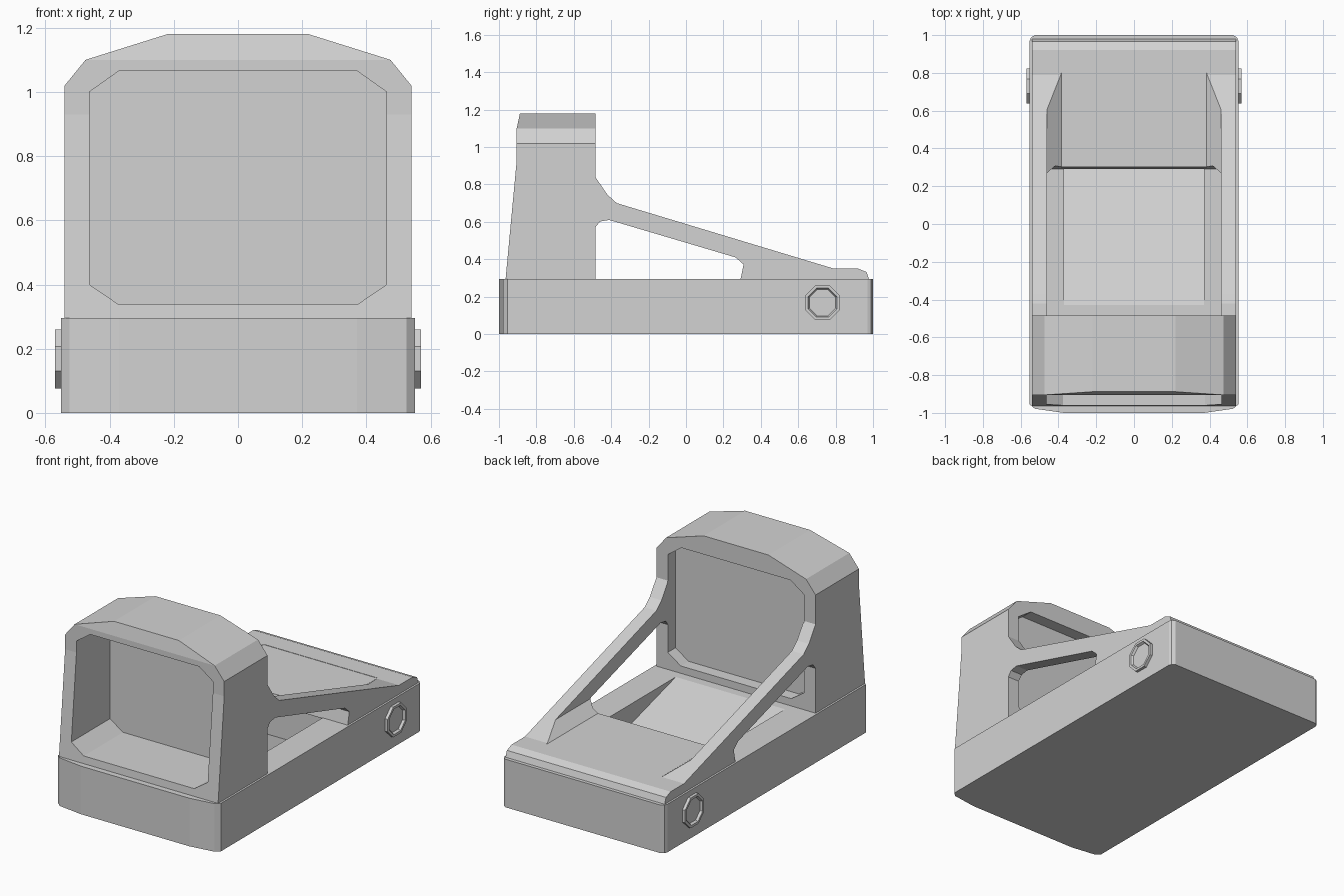
import bpy, bmesh, math

cube = bpy.data.objects.get("Cube")
if cube:
    bpy.data.objects.remove(cube, do_unlink=True)

grey = bpy.data.materials.new("plain grey")
grey.use_nodes = True
grey.diffuse_color = (0.65, 0.65, 0.65, 1)
grey.node_tree.nodes["Principled BSDF"].inputs["Base Color"].default_value = grey.diffuse_color


def place(axis, u, v, w):
    """Map a profile point (u, v) at depth w along the given axis."""
    return {"x": (w, u, v), "y": (u, w, v), "z": (u, v, w)}[axis]


def finish(name, bm):
    bmesh.ops.recalc_face_normals(bm, faces=bm.faces[:])
    mesh = bpy.data.meshes.new(name)
    bm.to_mesh(mesh)
    bm.free()
    mesh.materials.append(grey)
    obj = bpy.data.objects.new(name, mesh)
    bpy.context.collection.objects.link(obj)
    return obj


def prism(name, axis, profile, start, end):
    """Extrude a closed profile along an axis."""
    bm = bmesh.new()
    face = bm.faces.new([bm.verts.new(place(axis, u, v, start)) for u, v in profile])
    grown = bmesh.ops.extrude_face_region(bm, geom=[face])["geom"]
    shift = place(axis, 0, 0, end - start)
    bmesh.ops.translate(bm, vec=shift, verts=[g for g in grown if isinstance(g, bmesh.types.BMVert)])
    return finish(name, bm)


def mirrored(half):
    """Complete a right-hand outline with its mirror image."""
    return half + [(-u, v) for u, v in reversed(half)]


def combine(target, tool, operation="DIFFERENCE"):
    mod = target.modifiers.new("cut", "BOOLEAN")
    mod.operation = operation
    mod.solver = "EXACT"
    mod.object = tool
    bpy.context.view_layer.objects.active = target
    bpy.ops.object.modifier_apply(modifier=mod.name)
    bpy.data.objects.remove(tool, do_unlink=True)


# Base plate with a slightly bowed front and a sloping trough in its deck
base = prism("base", "z", mirrored([
    (0.37, -1), (0.525, -0.978), (0.552, -0.955),
    (0.552, 0.97), (0.545, 0.988), (0.525, 1)]), 0, 0.295)
combine(base, prism("trough_cutter", "x", [
    (-0.465, 0.305), (-0.43, 0.295), (0.3, 0.09), (0.3, 0.305)], -0.37, 0.37))

# Upper body: window housing, sloping arms and rear block in one side profile
body = prism("housing_and_arms", "x", [
    (-0.965, 0.29), (-0.905, 0.93), (-0.905, 1.1), (-0.888, 1.18),
    (-0.485, 1.18), (-0.485, 0.84), (-0.42, 0.745), (-0.37, 0.7),
    (0.79, 0.35), (0.92, 0.35), (0.965, 0.332), (0.98, 0.29)], -0.54, 0.54)

# Bevelled crown of the housing
combine(body, prism("crown_shape", "y", mirrored([
    (0.56, 0.2), (0.54, 0.25), (0.54, 1.02), (0.475, 1.1), (0.22, 1.18), (0.22, 1.2)]),
    -1.1, 1.1), "INTERSECT")

# Pocket between the arms, with sloped lower sides
combine(body, prism("pocket_cutter", "y", mirrored([
    (0.385, 0.348), (0.46, 0.405), (0.46, 0.95)]), -0.485, 0.8))

# Openings below the arms
combine(body, prism("opening_cutter", "x", [
    (-0.485, 0.2), (-0.485, 0.57), (-0.46, 0.602), (-0.41, 0.61),
    (0.265, 0.41), (0.308, 0.372), (0.292, 0.295), (0.292, 0.2)], -0.7, 0.7))

# Window recesses on both sides of the thin pane
window = mirrored([(0.375, 0.34), (0.463, 0.4), (0.463, 1), (0.37, 1.066)])
for start, end in ((-1.1, -0.58), (-0.56, -0.48)):
    combine(body, prism("window_cutter", "y", window, start, end))

# Octagonal side studs with a recessed centre
for side, label in ((1, "left"), (-1, "right")):
    ring = [(0.73 + 0.1 * math.cos(math.pi * (k + 0.5) / 4),
             0.168 + 0.1 * math.sin(math.pi * (k + 0.5) / 4)) for k in range(8)]
    stud = prism(label + "_stud", "x", ring, side * 0.54, side * 0.57)
    bm = bmesh.new()
    bm.from_mesh(stud.data)
    cap = [max(bm.faces, key=lambda f: side * f.calc_center_median().x)]
    bmesh.ops.inset_region(bm, faces=cap, thickness=0.016)
    bmesh.ops.inset_region(bm, faces=cap, thickness=0.008, depth=-0.014)
    bm.to_mesh(stud.data)
    bm.free()
